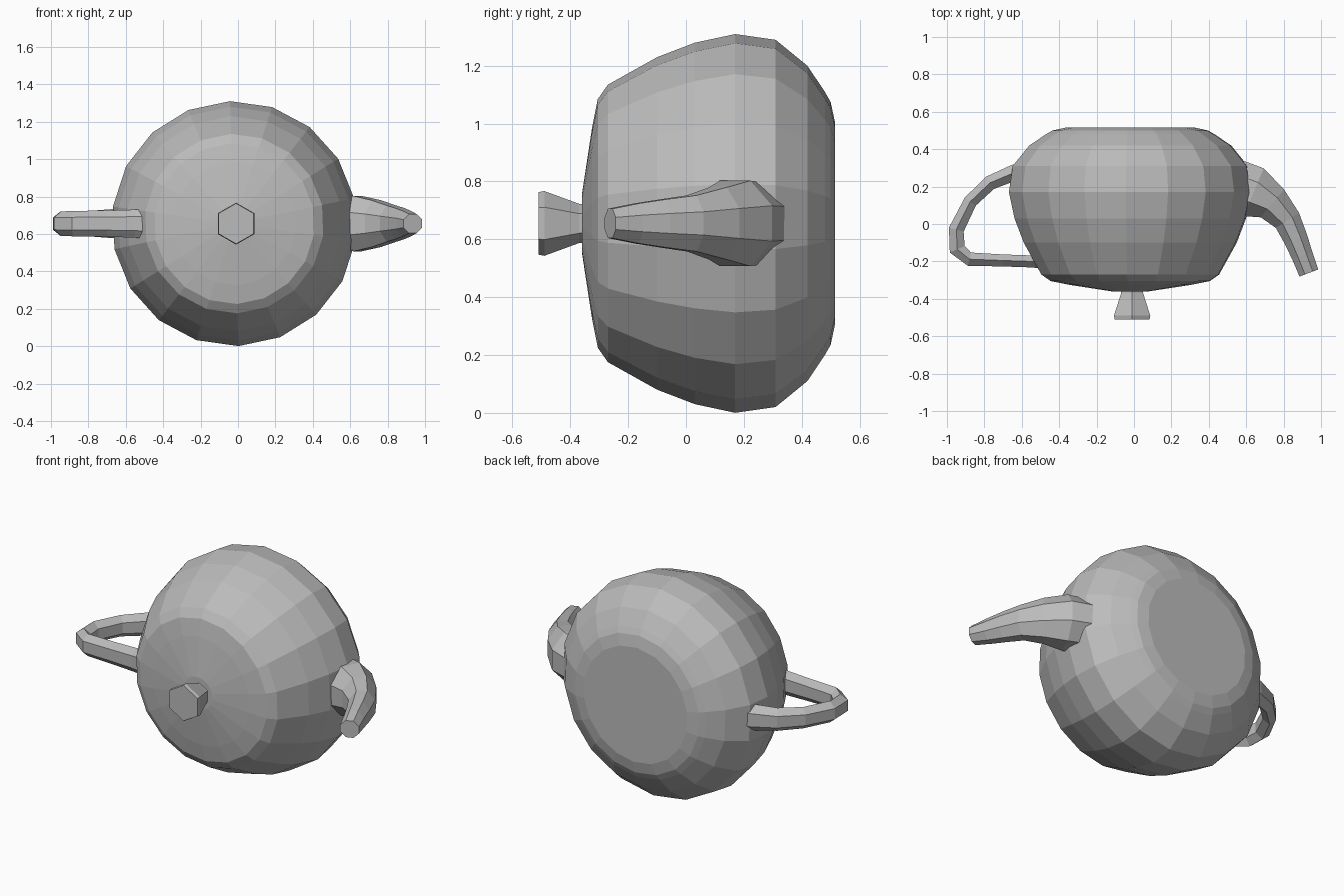
import bpy, math
from mathutils import Vector

cube = bpy.data.objects.get("Cube")
if cube:
    bpy.data.objects.remove(cube, do_unlink=True)

AXIS_Z = 0.655

grey = bpy.data.materials.new("plain_grey")
grey.use_nodes = True
colour = (0.5, 0.5, 0.5, 1)
grey.diffuse_color = colour
grey.node_tree.nodes["Principled BSDF"].inputs["Base Color"].default_value = colour


def loft(name, sections, sides, turn=0.0):
    """Skin rings (x, y, half width, half height) along a path at axis height."""
    centres = [Vector((s[0], s[1], AXIS_Z)) for s in sections]
    last = len(sections) - 1
    verts, faces = [], []
    for i, (x, y, wide, high) in enumerate(sections):
        along = (centres[min(i + 1, last)] - centres[max(i - 1, 0)]).normalized()
        across = along.cross(Vector((0, 0, 1)))
        for k in range(sides):
            a = math.radians(turn) + math.tau * k / sides
            verts.append(centres[i] + across * wide * math.sin(a)
                         + Vector((0, 0, high * math.cos(a))))
    for i in range(last):
        for k in range(sides):
            a, b = i * sides + k, i * sides + (k + 1) % sides
            faces.append((a, b, b + sides, a + sides))
    faces.append(tuple(reversed(range(sides))))
    faces.append(tuple(range(last * sides, (last + 1) * sides)))
    mesh = bpy.data.meshes.new(name)
    mesh.from_pydata(verts, [], faces)
    mesh.materials.append(grey)
    obj = bpy.data.objects.new(name, mesh)
    bpy.context.collection.objects.link(obj)
    # consistent outward normals
    bpy.context.view_layer.objects.active = obj
    obj.select_set(True)
    bpy.ops.object.mode_set(mode='EDIT')
    bpy.ops.mesh.select_all(action='SELECT')
    bpy.ops.mesh.normals_make_consistent(inside=False)
    bpy.ops.object.mode_set(mode='OBJECT')
    obj.select_set(False)
    return obj


# pot body with its lid, lying on its side: (y, radius)
body_profile = [(-0.36, 0.10), (-0.325, 0.33), (-0.305, 0.43), (-0.27, 0.48),
                (-0.1, 0.575), (0.03, 0.625), (0.17, 0.655), (0.31, 0.635),
                (0.42, 0.545), (0.48, 0.455), (0.5, 0.42), (0.515, 0.35)]
loft("pot_body", [(-0.02, y, r, r) for y, r in body_profile], 18, turn=-2)

# flared lid knob
knob_profile = [(-0.34, 0.065), (-0.37, 0.068), (-0.49, 0.112), (-0.51, 0.108)]
loft("lid_knob", [(-0.01, y, r, r) for y, r in knob_profile], 6)

# spout, wide at the root and bending forward
loft("spout", [(0.48, 0.22, 0.16, 0.15), (0.64, 0.17, 0.15, 0.16),
               (0.74, 0.11, 0.105, 0.135), (0.82, 0.02, 0.08, 0.105),
               (0.865, -0.08, 0.07, 0.09), (0.9, -0.17, 0.062, 0.075),
               (0.935, -0.262, 0.058, 0.055)], 8, turn=22.5)

# looped handle
loft("handle", [(-0.5, 0.31, 0.05, 0.09), (-0.64, 0.275, 0.05, 0.08),
                (-0.77, 0.22, 0.045, 0.07), (-0.875, 0.12, 0.042, 0.065),
                (-0.95, -0.03, 0.047, 0.065), (-0.945, -0.135, 0.05, 0.065),
                (-0.88, -0.188, 0.042, 0.068), (-0.7, -0.195, 0.037, 0.07),
                (-0.55, -0.2, 0.037, 0.075), (-0.4, -0.215, 0.037, 0.085)], 6)
